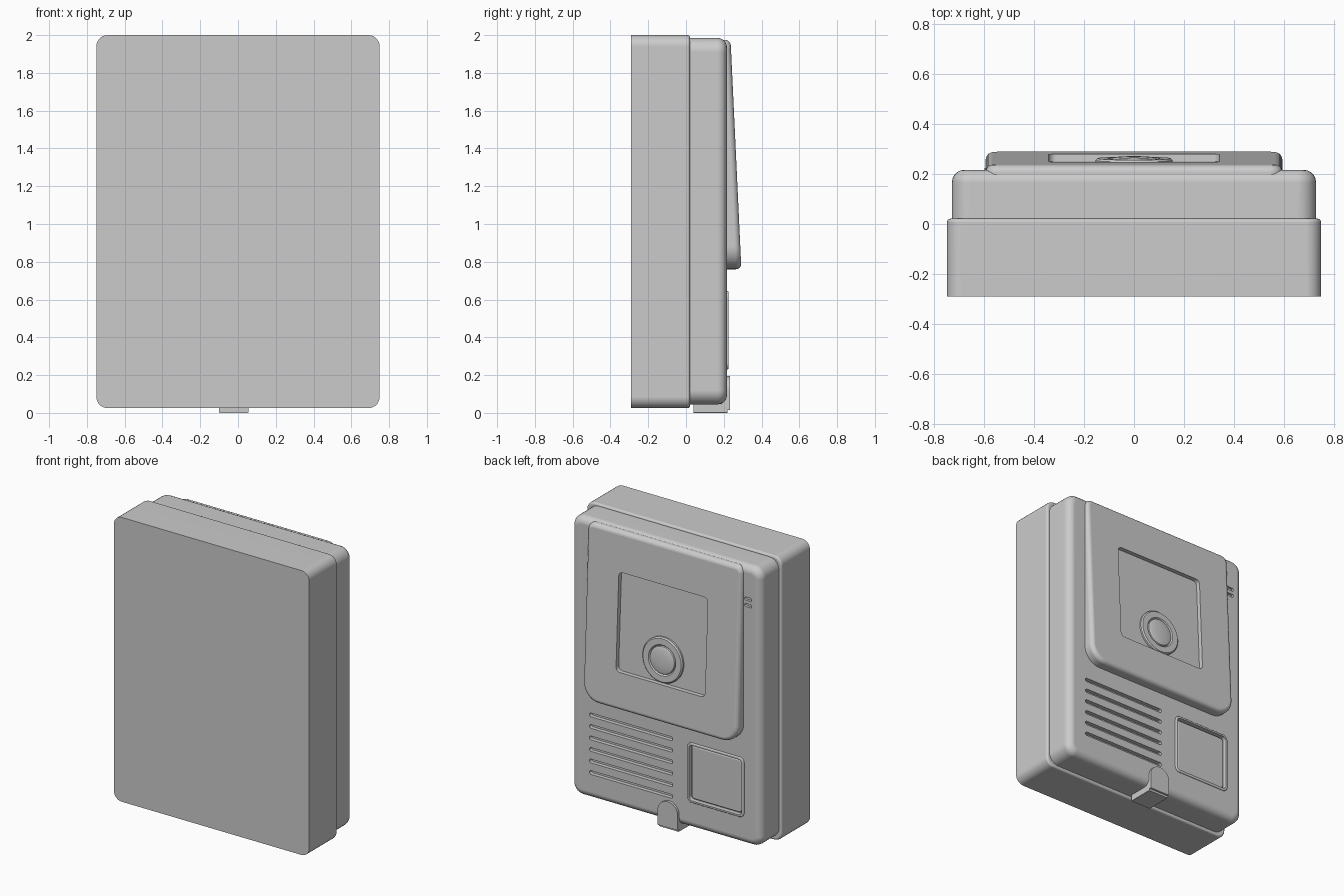
import bpy, bmesh, math

if "Cube" in bpy.data.objects:
    bpy.data.objects.remove(bpy.data.objects["Cube"])

SLOPE = 0.047                      # lean of the camera panel


def panel_y(z):
    return 0.236 + (1.975 - z) * SLOPE


def rounded(x0, x1, z0, z1, r_top, r_bot, n=7):
    """Rounded rectangle outline in the XZ plane."""
    pts = []
    for cx, cz, r, a0 in ((x1 - r_top, z1 - r_top, r_top, 0), (x0 + r_top, z1 - r_top, r_top, 90),
                          (x0 + r_bot, z0 + r_bot, r_bot, 180), (x1 - r_bot, z0 + r_bot, r_bot, 270)):
        for i in range(n + 1):
            a = math.radians(a0 + 90 * i / n)
            pts.append((cx + r * math.cos(a), cz + r * math.sin(a)))
    return pts


def add_prism(bm, outline, y0, y1, bevel=0, segs=5):
    """Extrude an outline along y; y0/y1 may be functions of z. Rounds the y1 rim."""
    f = lambda y, z: y(z) if callable(y) else y
    back = [bm.verts.new((x, f(y0, z), z)) for x, z in outline]
    front = [bm.verts.new((x, f(y1, z), z)) for x, z in outline]
    n = len(outline)
    faces = [bm.faces.new(back), bm.faces.new(front[::-1])]
    for i in range(n):
        j = (i + 1) % n
        faces.append(bm.faces.new((back[j], back[i], front[i], front[j])))
    bmesh.ops.recalc_face_normals(bm, faces=faces)
    if bevel:
        bmesh.ops.bevel(bm, geom=list(faces[1].edges), offset=bevel, segments=segs,
                        profile=0.5, affect='EDGES', clamp_overlap=False)


def make(name, bm):
    me = bpy.data.meshes.new(name)
    bm.to_mesh(me)
    bm.free()
    ob = bpy.data.objects.new(name, me)
    bpy.context.collection.objects.link(ob)
    return ob


def prism(name, *args, **kw):
    bm = bmesh.new()
    add_prism(bm, *args, **kw)
    return make(name, bm)


def activate(ob):
    bpy.ops.object.select_all(action='DESELECT')
    ob.select_set(True)
    bpy.context.view_layer.objects.active = ob


def cut(ob, cutter):
    m = ob.modifiers.new("cut", 'BOOLEAN')
    m.operation, m.solver, m.object = 'DIFFERENCE', 'EXACT', cutter
    activate(ob)
    bpy.ops.object.modifier_apply(modifier=m.name)


# Rear box and front body
box = prism("rear_box", rounded(-0.75, 0.75, 0.025, 2.0, 0.06, 0.06), -0.29, 0.022, bevel=0.015, segs=3)
body = prism("front_body", rounded(-0.73, 0.73, 0.045, 1.985, 0.075, 0.075), 0.0, 0.217, bevel=0.05)

# Sloped camera panel with window recess
panel = prism("camera_panel", rounded(-0.595, 0.595, 0.76, 1.975, 0.05, 0.12), 0.15, panel_y, bevel=0.03)
window = prism("window_cutter", rounded(-0.342, 0.342, 1.02, 1.70, 0.03, 0.03),
               lambda z: panel_y(z) - 0.03, lambda z: panel_y(z) + 0.1)
cut(panel, window)

# Speaker slots and indicator slits
bm = bmesh.new()
for i in range(6):
    z = 0.63 - 0.08 * i
    add_prism(bm, rounded(-0.05, 0.59, z - 0.013, z + 0.013, 0.0125, 0.0125, 4), 0.19, 0.3)
for z in (1.757, 1.712):
    add_prism(bm, rounded(-0.657, -0.602, z - 0.011, z + 0.011, 0.0105, 0.0105, 4), 0.2, 0.3)
slots = make("slot_cutter", bm)
cut(body, slots)

# Call button: raised rim, recess and pad
rim = prism("button_rim", rounded(-0.60, -0.165, 0.23, 0.645, 0.035, 0.035), 0.21, 0.226, bevel=0.006, segs=3)
pocket = prism("pocket_cutter", rounded(-0.585, -0.18, 0.245, 0.63, 0.025, 0.025), 0.195, 0.3)
cut(rim, pocket)
cut(body, pocket)
pad = prism("button_pad", rounded(-0.578, -0.187, 0.252, 0.623, 0.025, 0.025), 0.185, 0.212, bevel=0.012, segs=4)

for c in (window, slots, pocket):
    bpy.data.objects.remove(c)

# Camera lens: turned profile (radius, height) facing the panel normal
profile = [(0.155, -0.01), (0.155, 0.012), (0.147, 0.02), (0.105, 0.02), (0.097, 0.01),
           (0.093, 0.018), (0.08, 0.024), (0.04, 0.027), (0.0, 0.028)]
bm = bmesh.new()
vs = [bm.verts.new((r, h, 0)) for r, h in profile]
es = [bm.edges.new(p) for p in zip(vs, vs[1:])]
bmesh.ops.spin(bm, geom=vs + es, cent=(0, 0, 0), axis=(0, 1, 0), angle=math.tau, steps=48)
bmesh.ops.remove_doubles(bm, verts=bm.verts, dist=1e-5)
bmesh.ops.recalc_face_normals(bm, faces=bm.faces)
lens = make("camera_lens", bm)
lens.location = (0, panel_y(1.18) - 0.03, 1.18)
lens.rotation_euler.x = math.atan(SLOPE)

# Bottom latch: arched tab with a foot under the body
tab = prism("latch_tab", rounded(-0.10, 0.055, 0.015, 0.195, 0.077, 0.002, 8), 0.19, 0.234)
foot = prism("latch_foot", rounded(-0.10, 0.055, 0.0, 0.05, 0.002, 0.002, 1), 0.04, 0.22)

# Smooth shading with crisp edges
for ob in (box, body, panel, rim, pad, lens, tab, foot):
    activate(ob)
    bpy.ops.object.shade_smooth_by_angle(angle=math.radians(32))
    ob.modifiers.new("flat_faces", 'WEIGHTED_NORMAL').keep_sharp = True
